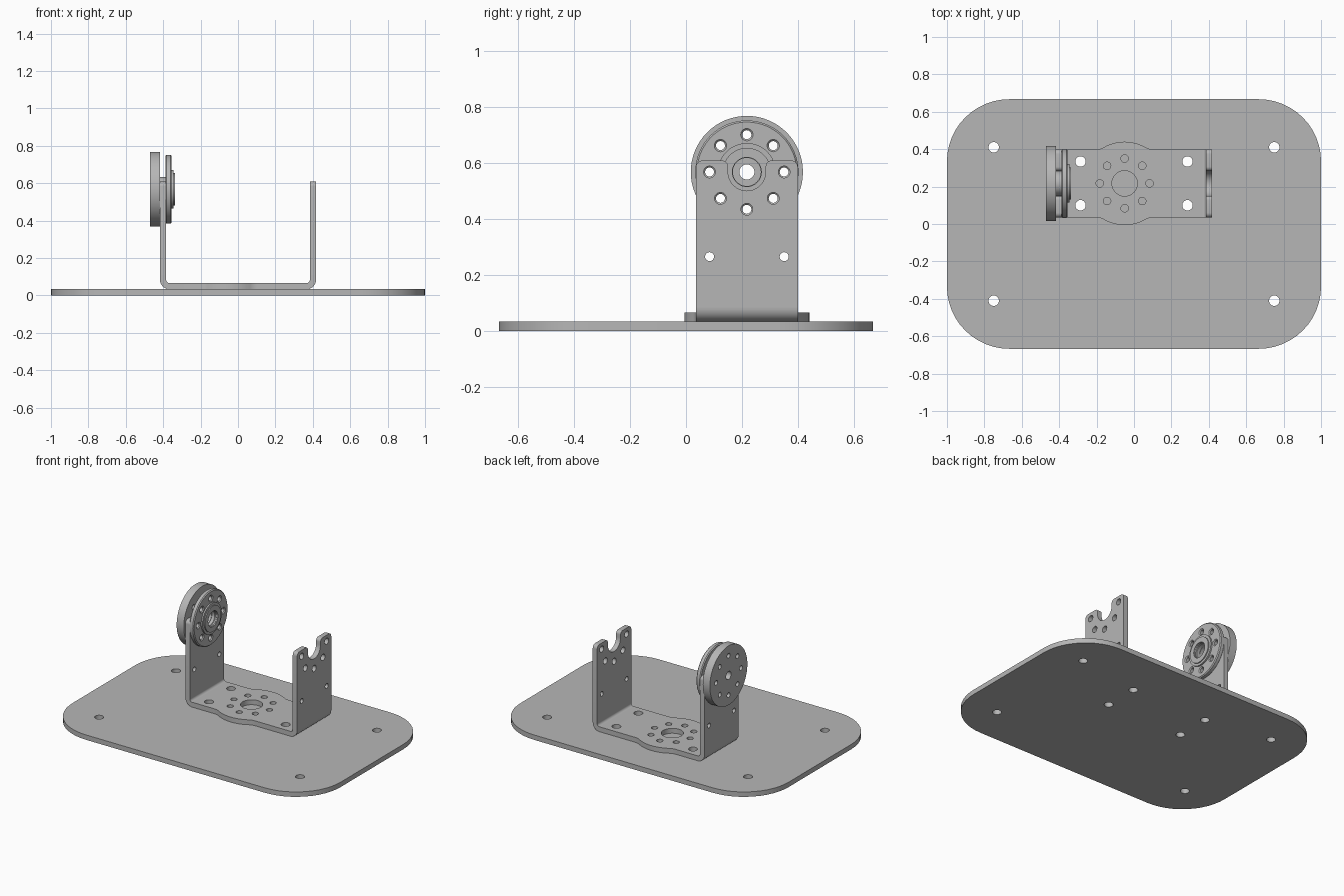
import bpy
from math import cos, sin, pi, radians, sqrt, asin
from mathutils import Matrix

cube = bpy.data.objects.get("Cube")
if cube:
    bpy.data.objects.remove(cube, do_unlink=True)

grey = bpy.data.materials.new("satin grey")
grey.use_nodes = True
COLOUR = (0.47, 0.47, 0.47, 1)
grey.diffuse_color = COLOUR
grey.node_tree.nodes["Principled BSDF"].inputs["Base Color"].default_value = COLOUR

# Drawing planes: columns are the local axes in world space
FLAT = Matrix.Identity(4)
SIDE = Matrix(((0, 0, 1, 0), (1, 0, 0, 0), (0, 1, 0, 0), (0, 0, 0, 1)))
FRONT = Matrix(((1, 0, 0, 0), (0, 0, -1, 0), (0, 1, 0, 0), (0, 0, 0, 1)))


def arc(cx, cy, r, start, end, n=12):
    angles = [radians(start + (end - start) * i / n) for i in range(n + 1)]
    return [(cx + r * cos(a), cy + r * sin(a)) for a in angles]


def circle(cx, cy, r, n=24):
    return arc(cx, cy, r, 0, 360, n)[:-1]


def hole_ring(cx, cy, ring, r, which=range(8)):
    return [circle(cx + ring * cos(k * pi / 4), cy + ring * sin(k * pi / 4), r) for k in which]


def plate(name, loops, low, high, plane=FLAT, chamfer=0.0):
    """Extrude an outline with holes between two depths along the plane's normal."""
    curve = bpy.data.curves.new(name, "CURVE")
    curve.dimensions = "2D"
    curve.fill_mode = "BOTH"
    curve.extrude = (high - low) / 2 - chamfer
    curve.bevel_depth = chamfer
    curve.bevel_resolution = 0
    curve.offset = -chamfer
    for loop in loops:
        spline = curve.splines.new("POLY")
        spline.points.add(len(loop) - 1)
        for point, (x, y) in zip(spline.points, loop):
            point.co = (x, y, 0, 1)
        spline.use_cyclic_u = True
    obj = bpy.data.objects.new(name, curve)
    bpy.context.collection.objects.link(obj)
    obj.matrix_world = plane @ Matrix.Translation((0, 0, (low + high) / 2))
    bpy.ops.object.select_all(action="DESELECT")
    obj.select_set(True)
    bpy.context.view_layer.objects.active = obj
    bpy.ops.object.convert(target="MESH")
    obj = bpy.context.object
    bpy.ops.object.mode_set(mode="EDIT")
    bpy.ops.mesh.select_all(action="SELECT")
    bpy.ops.mesh.remove_doubles(threshold=0.0001)
    bpy.ops.mesh.normals_make_consistent(inside=False)
    bpy.ops.object.mode_set(mode="OBJECT")
    obj.data.materials.clear()
    obj.data.materials.append(grey)
    bpy.ops.object.shade_smooth_by_angle(angle=radians(30))
    return obj


T = 0.033                    # sheet thickness
YC, ZC = 0.217, 0.567        # axle centre
HALF = 0.182                 # half width of the bracket
OUT, BEND = 0.417, 0.05      # outer wall position and bend radius

# Base plate with rounded corners
W, D, R = 1.0, 0.667, 0.333
outline = (arc(W - R, D - R, R, 0, 90) + arc(R - W, D - R, R, 90, 180)
           + arc(R - W, R - D, R, 180, 270) + arc(W - R, R - D, R, 270, 360))
mounts = [circle(sx * 0.286, YC + sy * 0.117, 0.028) for sx in (-1, 1) for sy in (-1, 1)]
corners = [circle(sx * 0.75, sy * 0.41, 0.028) for sx in (-1, 1) for sy in (-1, 1)]
plate("base_plate", [outline] + mounts + corners, 0, T)

# Bracket floor, widened by a round pad
PX, PR, F = -0.05, 0.223, 0.08
gap = sqrt((PR + F) ** 2 - (HALF + F) ** 2)
tilt = asin((HALF + F) / (PR + F)) * 180 / pi
side = (arc(PX + gap, HALF + F, F, 270, 180 + tilt, 6)
        + arc(PX, 0, PR, tilt, 180 - tilt)
        + arc(PX - gap, HALF + F, F, 360 - tilt, 270, 6))
edge = OUT - BEND
upper = [(edge, HALF)] + side + [(-edge, HALF)]
floor = [(x, YC + y) for x, y in upper] + [(x, YC - y) for x, y in reversed(upper)]
pad_holes = [circle(PX, YC, 0.068, 32)] + hole_ring(PX, YC, 0.133, 0.02)
plate("bracket_floor", [floor] + mounts + pad_holes, T, 2 * T)

# Bracket walls, notched at the top, with rounded bends below
TOP, NOTCH, LIP = 0.608, 0.067, 0.022
half = (arc(YC + HALF - 0.025, TOP - 0.025, 0.025, 0, 90, 6)
        + arc(YC + NOTCH + LIP, TOP - LIP, LIP, 90, 180, 6)
        + arc(YC, ZC, NOTCH, 0, -90))
half = [(YC + HALF, T + BEND)] + half
wall = half + [(2 * YC - y, z) for y, z in reversed(half[:-1])]
wall_holes = hole_ring(YC, ZC, 0.133, 0.021, (0, 4, 5, 6, 7))
wall_holes += [circle(YC + s * 0.133, 0.265, 0.016) for s in (-1, 1)]
for label, s in (("left", 1), ("right", -1)):
    x0, x1 = sorted((s * OUT, s * (OUT - T)))
    plate(label + "_wall", [wall] + wall_holes, x0, x1, SIDE)
    bend = arc(edge, T + BEND, BEND, 270, 360) + arc(edge, T + BEND, BEND - T, 360, 270)
    plate(label + "_bend", [[(s * x, z) for x, z in bend]], -YC - HALF, HALF - YC, FRONT)


# Pulley wheel clamped around the right wall
def disc(name, r, bore, x0, x1, holes=(), chamfer=0.0):
    loops = [circle(YC, ZC, r, 64), circle(YC, ZC, bore, 32)] + list(holes)
    plate(name, loops, x0, x1, SIDE, chamfer)


bolt_holes = hole_ring(YC, ZC, 0.133, 0.016)
disc("outer_disc", 0.2, 0.027, -0.47, -OUT, bolt_holes)
disc("hub_spacer", 0.066, 0.05, -OUT, T - OUT)
disc("inner_disc", 0.184, 0.05, -0.388, -0.355, bolt_holes, 0.006)
disc("bearing_flange", 0.103, 0.05, -0.355, -0.345)
disc("bearing_rim", 0.086, 0.052, -0.345, -0.338)
